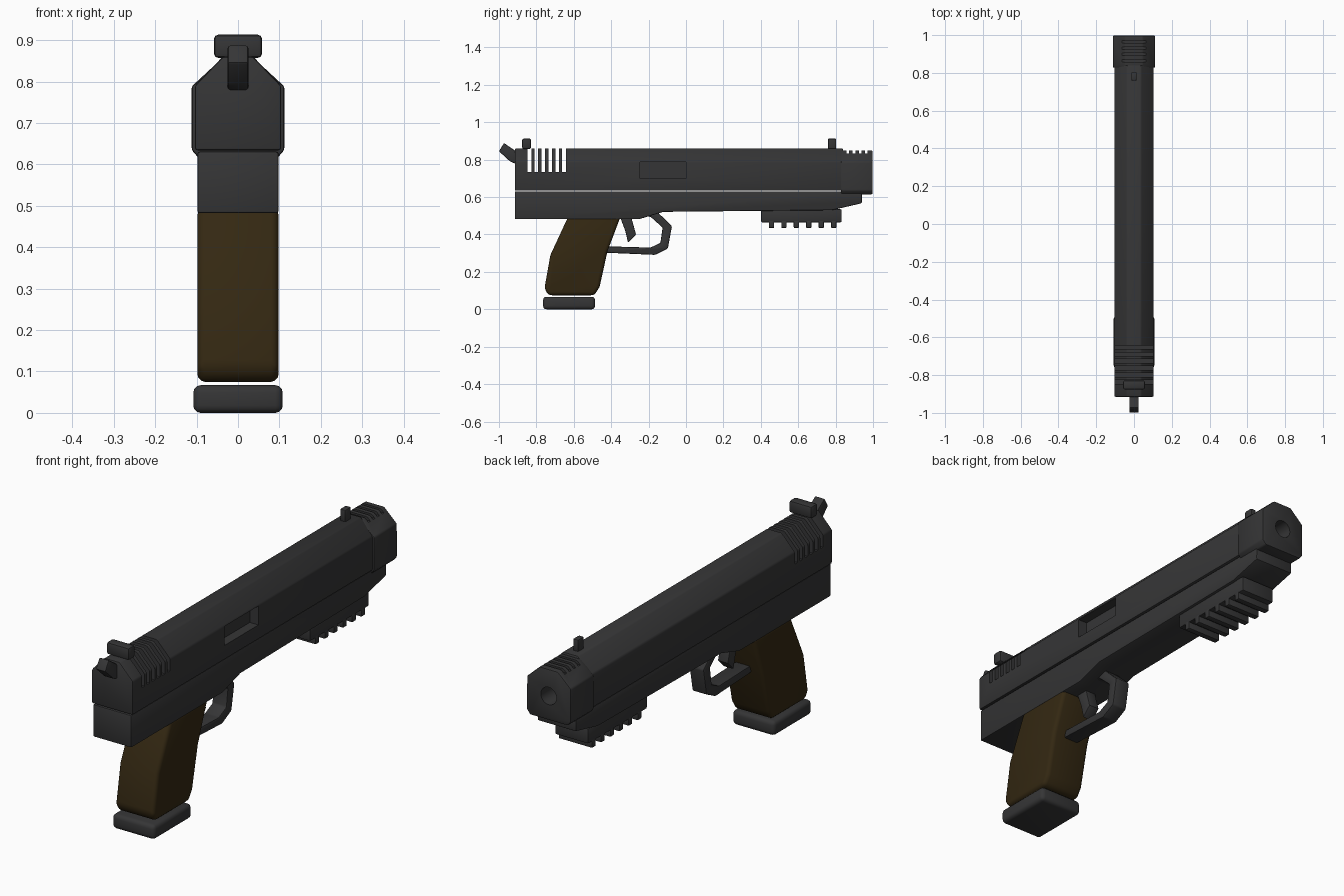
import bpy, bmesh, math

cube = bpy.data.objects.get("Cube")
if cube:
    bpy.data.objects.remove(cube, do_unlink=True)


def material(name, rgb):
    m = bpy.data.materials.new(name)
    m.use_nodes = True
    m.diffuse_color = (*rgb, 1)
    bsdf = m.node_tree.nodes["Principled BSDF"]
    bsdf.inputs["Base Color"].default_value = (*rgb, 1)
    bsdf.inputs["Roughness"].default_value = 0.6
    return m


METAL = material("dark grey metal", (0.036, 0.036, 0.037))
BROWN = material("dark brown grip", (0.034, 0.021, 0.006))


def apply(obj, mod):
    bpy.context.view_layer.objects.active = obj
    bpy.ops.object.modifier_apply(modifier=mod.name)


def prism(name, pts, lo, hi, axis="x", mat=METAL, bevel=0.006, segments=2):
    """Extrude a (y, z) profile along x, or an (x, z) profile along y."""
    bm = bmesh.new()
    place = (lambda a, b, t: (t, a, b)) if axis == "x" else (lambda a, b, t: (a, t, b))
    ends = [[bm.verts.new(place(a, b, t)) for a, b in pts] for t in (lo, hi)]
    bm.faces.new(ends[0])
    bm.faces.new(ends[1][::-1])
    n = len(pts)
    for i in range(n):
        j = (i + 1) % n
        bm.faces.new((ends[0][i], ends[0][j], ends[1][j], ends[1][i]))
    bmesh.ops.recalc_face_normals(bm, faces=bm.faces)
    mesh = bpy.data.meshes.new(name)
    bm.to_mesh(mesh)
    bm.free()
    obj = bpy.data.objects.new(name, mesh)
    bpy.context.collection.objects.link(obj)
    mesh.materials.append(mat)
    if bevel:
        mod = obj.modifiers.new("bevel", "BEVEL")
        mod.width, mod.segments = bevel, segments
        mod.limit_method, mod.angle_limit = "ANGLE", math.radians(20)
        apply(obj, mod)
    return obj


def box(name, x, y, z, **kw):
    return prism(name, [(y[0], z[0]), (y[1], z[0]), (y[1], z[1]), (y[0], z[1])], *x, **kw)


def cut(obj, cutter):
    mod = obj.modifiers.new("cut", "BOOLEAN")
    mod.operation, mod.solver, mod.object = "DIFFERENCE", "EXACT", cutter
    apply(obj, mod)
    bpy.data.objects.remove(cutter, do_unlink=True)


def mirrored(half):
    return half + [(-a, b) for a, b in reversed(half)]


def smooth(obj):
    bpy.ops.object.select_all(action="DESELECT")
    obj.select_set(True)
    bpy.context.view_layer.objects.active = obj
    bpy.ops.object.shade_smooth_by_angle(angle=math.radians(30))


# Slide with rear serrations and an ejection port on one side
slide = prism("slide", mirrored([(0.104, 0.634), (0.104, 0.79), (0.037, 0.86)]),
              -0.915, 0.84, axis="y")
for i in range(6):
    y = -0.847 + 0.037 * i
    cut(slide, box("cutter", (-0.2, 0.2), (y, y + 0.02), (0.735, 0.95), bevel=0))
cut(slide, box("cutter", (0.06, 0.2), (-0.247, 0.0), (0.70, 0.787), bevel=0))

# Muzzle block with top vents and bore
muzzle = prism("muzzle_block",
               mirrored([(0.095, 0.615), (0.112, 0.635), (0.112, 0.788), (0.046, 0.849)]),
               0.828, 0.998, axis="y")
for i in range(4):
    y = 0.858 + 0.033 * i
    cut(muzzle, box("cutter", (-0.065, 0.065), (y, y + 0.014), (0.833, 0.9), bevel=0))
bore = [(0.04 * math.cos(a * math.tau / 24), 0.727 + 0.04 * math.sin(a * math.tau / 24))
        for a in range(24)]
cut(muzzle, prism("cutter", bore, 0.87, 1.1, axis="y", bevel=0))

# Frame under the slide
prism("frame", [(-0.915, 0.482), (-0.25, 0.482), (-0.12, 0.521), (0.78, 0.53),
                (0.94, 0.567), (0.94, 0.631), (-0.915, 0.631)], -0.098, 0.098)

# Accessory rail with cross teeth
box("accessory_rail", (-0.085, 0.085), (0.402, 0.832), (0.465, 0.535))
for i in range(6):
    y = 0.443 + 0.0665 * i
    box(f"rail_tooth_{i + 1}", (-0.085, 0.085), (y, y + 0.028), (0.435, 0.475), bevel=0.004)

# Grip and magazine base
prism("grip", [(-0.35, 0.495), (-0.42, 0.31), (-0.462, 0.12), (-0.49, 0.075),
               (-0.735, 0.075), (-0.757, 0.11), (-0.725, 0.29), (-0.63, 0.495)],
      -0.098, 0.098, mat=BROWN, bevel=0.018, segments=3)
box("magazine_base", (-0.108, 0.108), (-0.764, -0.486), (0, 0.067), bevel=0.018, segments=3)

# Trigger guard as one bent band, and the trigger
prism("trigger_guard", [(-0.26, 0.515), (-0.15, 0.517), (-0.075, 0.445), (-0.097, 0.325),
                        (-0.165, 0.291), (-0.44, 0.303), (-0.44, 0.337), (-0.19, 0.33),
                        (-0.137, 0.355), (-0.125, 0.437), (-0.19, 0.495), (-0.26, 0.495)],
      -0.037, 0.037)
prism("trigger", [(-0.355, 0.5), (-0.295, 0.5), (-0.267, 0.4), (-0.31, 0.357),
                  (-0.325, 0.42)], -0.026, 0.026, bevel=0.004)

# Sights and hammer
box("front_sight", (-0.014, 0.014), (0.759, 0.803), (0.85, 0.913))
box("rear_sight", (-0.058, 0.058), (-0.876, -0.828), (0.857, 0.913), bevel=0.01)
prism("hammer", [(-0.973, 0.889), (-1.0, 0.845), (-0.94, 0.79), (-0.905, 0.776),
                 (-0.905, 0.842)], -0.025, 0.025)

for obj in list(bpy.context.collection.objects):
    if obj.type == "MESH":
        smooth(obj)
